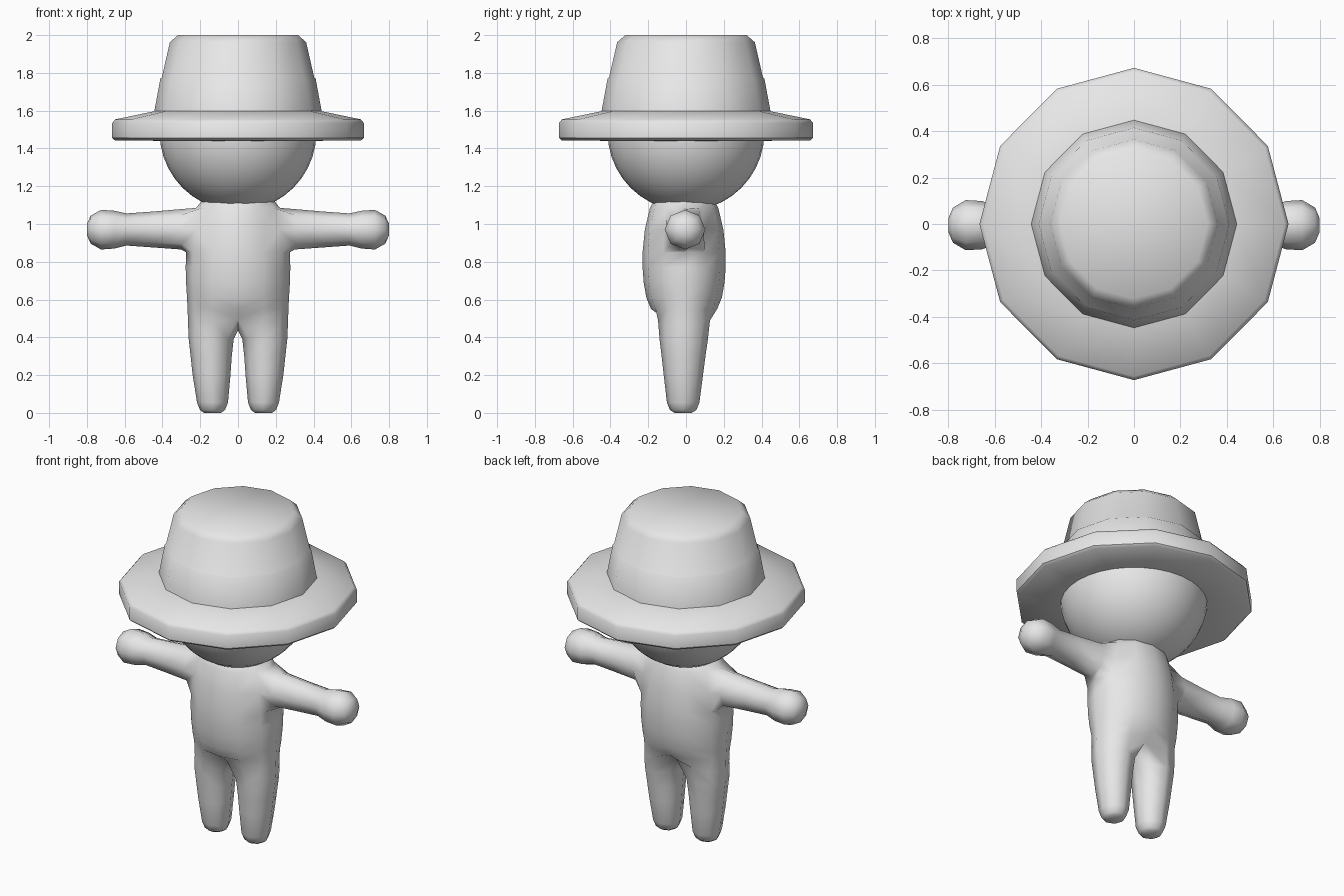
import bpy, bmesh, math
from mathutils import Matrix

if "Cube" in bpy.data.objects:
    bpy.data.objects.remove(bpy.data.objects["Cube"])

grey = bpy.data.materials.new("plain grey")
grey.diffuse_color = (0.8, 0.8, 0.8, 1)
grey.use_nodes = True
grey.node_tree.nodes["Principled BSDF"].inputs["Base Color"].default_value = grey.diffuse_color


def finish(bm, name, angle):
    bmesh.ops.recalc_face_normals(bm, faces=bm.faces[:])
    mesh = bpy.data.meshes.new(name)
    bm.to_mesh(mesh)
    bm.free()
    ob = bpy.data.objects.new(name, mesh)
    bpy.context.collection.objects.link(ob)
    mesh.materials.append(grey)
    bpy.ops.object.select_all(action='DESELECT')
    ob.select_set(True)
    bpy.context.view_layer.objects.active = ob
    bpy.ops.object.shade_smooth_by_angle(angle=math.radians(angle))
    return ob


def bridge(bm, a, b, closed=True):
    n = len(a)
    for i in range(n if closed else n - 1):
        j = (i + 1) % n
        bm.faces.new((a[i], a[j], b[j], b[i]))


# ---------- body: one half, then mirrored ----------
bm = bmesh.new()

# leg rings: z, centre x, centre y, half width, half depth
LEGS = [(0.0, 0.135, -0.015, 0.045, 0.045), (0.015, 0.135, -0.015, 0.066, 0.07),
        (0.055, 0.135, -0.015, 0.082, 0.086), (0.2, 0.14, -0.014, 0.10, 0.104),
        (0.3, 0.142, -0.013, 0.109, 0.116), (0.39, 0.142, -0.012, 0.119, 0.128)]
prev = None
for z, cx, cy, rx, ry in LEGS:
    # vertex 0 is the inner side, then front, outer side, back
    ring = [bm.verts.new((cx - rx * math.cos(k * math.pi / 4),
                          cy - ry * math.sin(k * math.pi / 4), z)) for k in range(8)]
    if prev:
        bridge(bm, prev, ring)
    else:
        bm.faces.new(ring)
    prev = ring

# hip ring closes the crotch on the centre line
HIP = [(0, -0.012, 0.435), (0, -0.115, 0.50), (0.13, -0.148, 0.49), (0.222, -0.105, 0.47),
       (0.264, -0.01, 0.46), (0.222, 0.09, 0.47), (0.13, 0.127, 0.49), (0, 0.095, 0.50)]
hip = [bm.verts.new(p) for p in HIP]
bridge(bm, prev, hip)

# torso half rings: z, half width, half depth
TORSO = [(0.55, 0.267, 0.175), (0.61, 0.27, 0.20), (0.69, 0.275, 0.214),
         (0.77, 0.277, 0.22), (0.85, 0.275, 0.22), (0.97, 0.255, 0.208),
         (1.085, 0.222, 0.181), (1.125, 0.19, 0.16), (1.16, 0.12, 0.10)]
rows = [hip[1:]]
for z, a, b in TORSO:
    row = [bm.verts.new((a * math.sin(k * math.pi / 6) if 0 < k < 6 else 0,
                         -0.01 - b * math.cos(k * math.pi / 6), z)) for k in range(7)]
    rows.append(row)
for r in range(len(rows) - 1):
    for i in range(6):
        if r in (5, 6) and i in (2, 3):     # opening for the arm
            continue
        bm.faces.new((rows[r][i], rows[r][i + 1], rows[r + 1][i + 1], rows[r + 1][i]))
bm.faces.new(rows[-1])

# arm, growing out of the opening
lo, mid, hi = rows[5], rows[6], rows[7]
prev = [lo[3], lo[4], mid[4], hi[4], hi[3], hi[2], mid[2], lo[2]]
# arm rings: x, centre z, half depth, half height
ARM = [(0.30, 0.972, 0.098, 0.107), (0.45, 0.971, 0.088, 0.095),
       (0.59, 0.971, 0.083, 0.085), (0.655, 0.97, 0.104, 0.10),
       (0.725, 0.97, 0.108, 0.105), (0.78, 0.97, 0.076, 0.074), (0.80, 0.97, 0.03, 0.03)]
for x, cz, ry, rz in ARM:
    ring = [bm.verts.new((x, -0.005 + ry * math.sin(k * math.pi / 4),
                          cz - rz * math.cos(k * math.pi / 4))) for k in range(8)]
    bridge(bm, prev, ring)
    prev = ring
bm.faces.new(prev)

bmesh.ops.mirror(bm, geom=bm.verts[:] + bm.edges[:] + bm.faces[:],
                 matrix=Matrix.Identity(4), merge_dist=0.0005, axis='X')
finish(bm, "body", 75)

# ---------- head ----------
bm = bmesh.new()
bmesh.ops.create_uvsphere(bm, u_segments=32, v_segments=20, radius=0.415,
                          matrix=Matrix.Translation((0, 0, 1.485)))
finish(bm, "head", 60)

# ---------- hat: twelve-sided turned profile (radius, z) ----------
HAT = [(0.385, 1.44), (0.652, 1.443), (0.666, 1.456), (0.666, 1.535), (0.65, 1.554),
       (0.443, 1.597), (0.411, 1.77), (0.403, 1.777), (0.361, 1.962), (0.318, 2.0)]
bm = bmesh.new()
prev = None
for r, z in HAT:
    ring = [bm.verts.new((r * math.cos(k * math.pi / 6),
                          1.01 * r * math.sin(k * math.pi / 6), z)) for k in range(12)]
    if prev:
        bridge(bm, prev, ring)
    prev = ring
bm.faces.new(prev)
finish(bm, "hat", 45)
